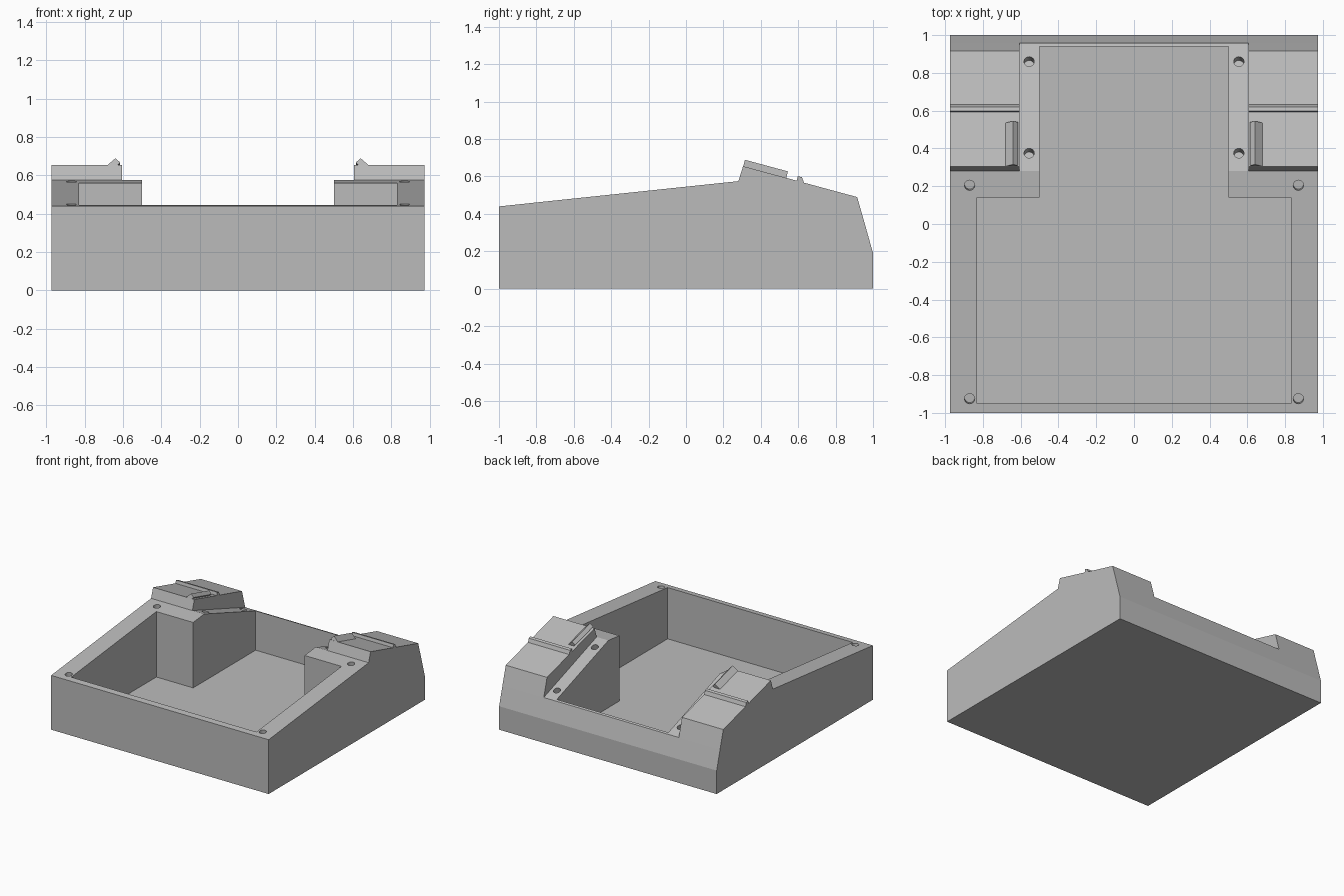
import bpy, bmesh, math
from mathutils import Vector, Matrix

cube = bpy.data.objects.get("Cube")
if cube:
    bpy.data.objects.remove(cube, do_unlink=True)

grey = bpy.data.materials.new("plain grey")
grey.use_nodes = True
COLOUR = (0.5, 0.5, 0.5, 1)
grey.diffuse_color = COLOUR
grey.node_tree.nodes["Principled BSDF"].inputs["Base Color"].default_value = COLOUR


def prism(name, points, direction):
    """Extrude a closed polygon along a direction."""
    bm = bmesh.new()
    face = bm.faces.new([bm.verts.new(p) for p in points])
    res = bmesh.ops.extrude_face_region(bm, geom=[face])
    verts = [g for g in res["geom"] if isinstance(g, bmesh.types.BMVert)]
    bmesh.ops.translate(bm, verts=verts, vec=direction)
    bmesh.ops.recalc_face_normals(bm, faces=bm.faces)
    return finish(name, bm)


def finish(name, bm):
    mesh = bpy.data.meshes.new(name)
    bm.to_mesh(mesh)
    bm.free()
    mesh.materials.append(grey)
    obj = bpy.data.objects.new(name, mesh)
    bpy.context.collection.objects.link(obj)
    return obj


def side_prism(name, profile, x0, x1):
    return prism(name, [(x0, y, z) for y, z in profile], (x1 - x0, 0, 0))


def combine(target, tool, operation):
    mod = target.modifiers.new(operation, "BOOLEAN")
    mod.operation = operation
    mod.solver = "EXACT"
    mod.object = tool
    with bpy.context.temp_override(object=target, active_object=target):
        bpy.ops.object.modifier_apply(modifier=mod.name)
    bpy.data.objects.remove(tool, do_unlink=True)


HALF = 0.975
INNER = 0.605
CREST = (0.28, 0.575)
LEDGE_END = (0.957, 0.343)

# Main tray: rising front deck, falling rear ledge, slanted back
body = side_prism("case_body", [(-1, 0), (-1, 0.44), CREST, LEDGE_END,
                                (1, 0.19), (1, 0)], -HALF, HALF)

# Raised rear shoulders
shoulder = [CREST, (0.305, 0.655), (0.915, 0.49), LEDGE_END, (0.9, 0.3), (0.3, 0.45)]
for s in (-1, 1):
    combine(body, side_prism("shoulder", shoulder, s * INNER, s * HALF), "UNION")

# T-shaped cavity
half_t = [(0.83, -0.95), (0.83, 0.14), (0.5, 0.14), (0.5, 0.94)]
outline = half_t + [(-x, y) for x, y in reversed(half_t)]
combine(body, prism("cavity", [(x, y, 0.03) for x, y in outline], (0, 0, 1)), "DIFFERENCE")


# Screw holes, drilled square to the sloping surfaces
def drill(x, y, start, end):
    (y0, z0), (y1, z1) = start, end
    slope = (z1 - z0) / (y1 - y0)
    bm = bmesh.new()
    place = Matrix.Translation((x, y, z0 + slope * (y - y0))) @ Matrix.Rotation(math.atan(slope), 4, "X")
    bmesh.ops.create_cone(bm, cap_ends=True, segments=24, radius1=0.027,
                          radius2=0.027, depth=0.12, matrix=place)
    combine(body, finish("drill", bm), "DIFFERENCE")


for s in (-1, 1):
    for y in (-0.925, 0.205):
        drill(s * 0.87, y, (-1, 0.44), CREST)
    for y in (0.375, 0.86):
        drill(s * 0.555, y, CREST, LEDGE_END)

# Cross ribs and hooked catches on the shoulders
rib = [(0.59, 0.57), (0.598, 0.602), (0.62, 0.596), (0.634, 0.56)]
hook = [(0.685, -0.005), (0.68, 0), (0.64, 0.036), (0.615, 0.013), (0.634, -0.005)]
along = Vector((0, 0.61, -0.165)).normalized()
up = Vector((0, 0.165, 0.61)).normalized()
origin = Vector((0, 0.306, 0.6545))
for s, side in ((-1, "right"), (1, "left")):
    side_prism(side + "_cross_rib", rib, s * INNER, s * HALF)
    prism(side + "_catch", [origin + Vector((s * x, 0, 0)) + up * h for x, h in hook],
          along * 0.238)
